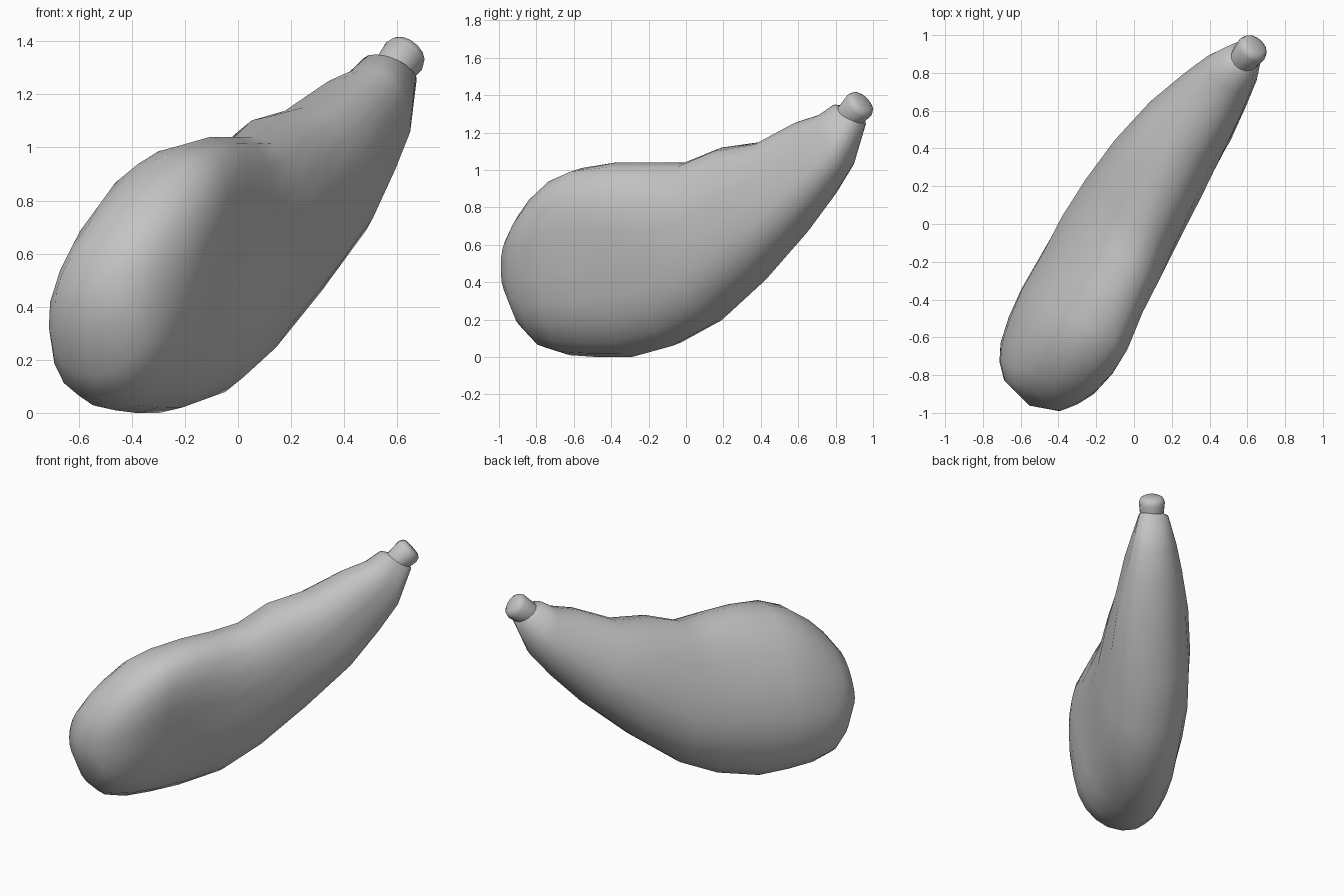
import bpy
import bmesh
import math
from mathutils import Vector

old_cube = bpy.data.objects.get("Cube")
if old_cube:
    bpy.data.objects.remove(old_cube, do_unlink=True)

# One plain grey for the whole fruit
GREY = (0.55, 0.55, 0.55, 1.0)
grey = bpy.data.materials.new("plain_grey")
grey.use_nodes = True
grey.diffuse_color = GREY
grey.node_tree.nodes["Principled BSDF"].inputs["Base Color"].default_value = GREY

# Horizontal directions along and across the fruit
ALONG = Vector((0.5, 0.866, 0))
ACROSS = Vector((0.866, -0.5, 0))
UP = Vector((0, 0, 1))
SIDES = 20


def place(along, across, height):
    return ALONG * along + ACROSS * across + UP * height


def power(value, exponent):
    return math.copysign(abs(value) ** exponent, value)


def body_ring(station):
    """Leaning oval between a top and a bottom point, with its own side widths."""
    top, low, left, right, shoulder = station
    top, low = place(*top), place(*low)
    middle, half_width = (left + right) / 2, (right - left) / 2
    waist = low.lerp(top, 0.44)
    waist += ACROSS * (middle - waist.dot(ACROSS))
    points = []
    for i in range(SIDES):
        angle = math.tau * i / SIDES
        c, s = math.cos(angle), math.sin(angle)
        # The front right shoulder is fuller than the rest of the oval
        fullness = shoulder if c > 0 and s > 0 else 2.2
        side = ACROSS * half_width * power(c, 2 / fullness)
        lift = abs(s) ** (2 / fullness)
        points.append(waist.lerp(top if s > 0 else low, lift) + side)
    return points


def loft(name, rings, start, end):
    """Skin closed rings and close both ends with a fan."""
    bm = bmesh.new()
    loops = [[bm.verts.new(p) for p in ring] for ring in rings]
    for a, b in zip(loops, loops[1:]):
        for i in range(len(a)):
            j = (i + 1) % len(a)
            bm.faces.new((a[i], a[j], b[j], b[i]))
    for loop, tip in ((loops[0], start), (loops[-1], end)):
        tip_vert = bm.verts.new(tip)
        for i in range(len(loop)):
            bm.faces.new((loop[i], loop[(i + 1) % len(loop)], tip_vert))
    bmesh.ops.recalc_face_normals(bm, faces=bm.faces)
    mesh = bpy.data.meshes.new(name)
    bm.to_mesh(mesh)
    bm.free()
    mesh.materials.append(grey)
    obj = bpy.data.objects.new(name, mesh)
    bpy.context.collection.objects.link(obj)
    bpy.ops.object.select_all(action="DESELECT")
    obj.select_set(True)
    bpy.context.view_layer.objects.active = obj
    bpy.ops.object.shade_smooth_by_angle(angle=math.radians(60))
    return obj


# Body: top and bottom points (along, across, height), left, right, shoulder
stations = [
    ((-1.04, .03, .66), (-1.07, -.04, .3), -.18, .15, 2.2),
    ((-.96, .06, .77), (-1, -.06, .14), -.25, .2, 2.2),
    ((-.87, .08, .86), (-.91, -.08, .05), -.29, .24, 2.3),
    ((-.73, .09, .96), (-.77, -.09, .01), -.32, .26, 2.6),
    ((-.59, .1, 1.01), (-.6, -.1, 0), -.34, .24, 2.8),
    ((-.38, .1, 1.04), (-.4, -.11, 0), -.34, .22, 2.3),
    ((-.18, .09, 1.04), (-.13, -.08, .06), -.35, .23, 2),
    ((.02, .05, 1.04), (.12, -.08, .18), -.34, .23, 2),
    ((.23, .02, 1.12), (.42, -.04, .4), -.31, .23, 2.1),
    ((.47, .01, 1.15), (.71, .02, .65), -.25, .22, 2.2),
    ((.72, .04, 1.26), (.9, .04, .85), -.17, .2, 2.2),
    ((.87, .05, 1.3), (1.03, .06, 1.01), -.11, .18, 2.2),
    ((.95, .05, 1.35), (1.13, .07, 1.24), -.04, .15, 2.2),
]
loft("fruit_body", [body_ring(s) for s in stations],
     place(-1.11, 0, .48), place(1.08, .06, 1.32))

# Stem: short round stub with a bevelled, flat tip
stem_base = Vector((.55, .835, 1.25))
stem_axis = Vector((.5, .6, .62)).normalized()
stem_side = stem_axis.cross(UP).normalized()
stem_up = stem_side.cross(stem_axis)


def stem_ring(distance, radius, sides=14):
    angles = [math.tau * i / sides for i in range(sides)]
    return [stem_base + stem_axis * distance
            + (stem_side * math.cos(a) + stem_up * math.sin(a)) * radius
            for a in angles]


loft("stem", [stem_ring(0, .07), stem_ring(.08, .078), stem_ring(.15, .085),
              stem_ring(.175, .075), stem_ring(.187, .055)],
     stem_base, stem_base + stem_axis * .19)
